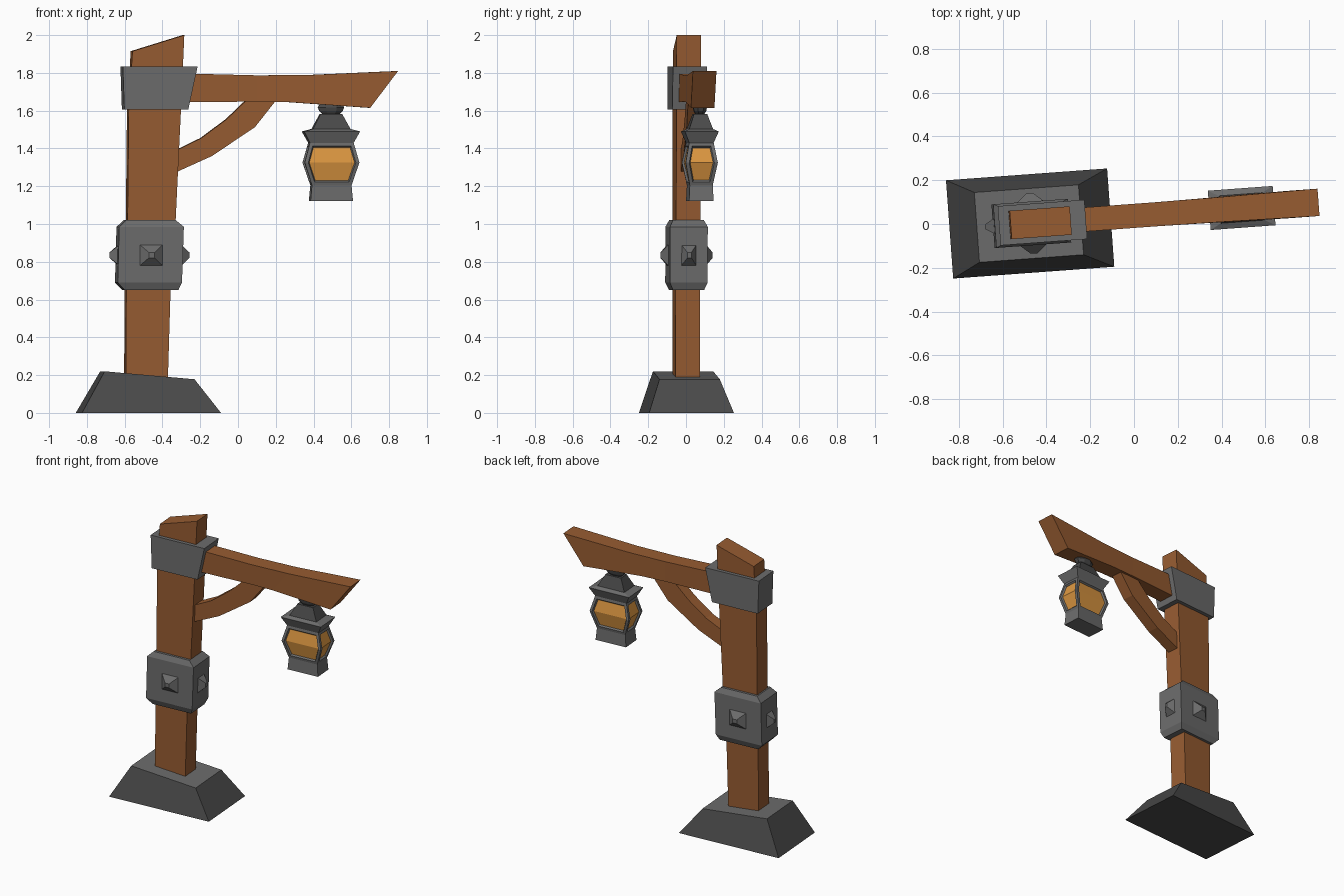
import bpy, bmesh, math
from mathutils import Vector, Matrix

if "Cube" in bpy.data.objects:
    bpy.data.objects.remove(bpy.data.objects["Cube"])

# The whole post is turned slightly about z
TURN = Matrix.Rotation(math.radians(4.2), 4, 'Z') @ Matrix.Translation((0, 0.037, 0))


def material(name, r, g, b):
    m = bpy.data.materials.new(name)
    m.diffuse_color = (r, g, b, 1)
    m.use_nodes = True
    m.node_tree.nodes["Principled BSDF"].inputs["Base Color"].default_value = m.diffuse_color
    return m


WOOD = material("brown_wood", 0.31, 0.107, 0.031)
IRON = material("grey_iron", 0.15, 0.15, 0.15)
DARK = material("dark_iron", 0.068, 0.068, 0.068)
GLASS = material("amber_glass", 0.72, 0.31, 0.053)


def finish(name, bm, *mats):
    bmesh.ops.recalc_face_normals(bm, faces=bm.faces)
    mesh = bpy.data.meshes.new(name)
    bm.to_mesh(mesh)
    bm.free()
    for m in mats:
        mesh.materials.append(m)
    ob = bpy.data.objects.new(name, mesh)
    bpy.context.collection.objects.link(ob)
    ob.matrix_world = TURN
    return ob


def loft(rings):
    """Join rings of points with quads and cap both ends."""
    bm = bmesh.new()
    rows = [[bm.verts.new(p) for p in r] for r in rings]
    n = len(rows[0])
    for a, b in zip(rows, rows[1:]):
        for i in range(n):
            j = (i + 1) % n
            bm.faces.new((a[i], a[j], b[j], b[i]))
    bm.faces.new(rows[0][::-1])
    bm.faces.new(rows[-1])
    bm.normal_update()
    return bm


def rect(x0, x1, w, z0, z1=None):
    """Level or sloping rectangle: left x, right x, depth, left z, right z."""
    z1 = z0 if z1 is None else z1
    h = w / 2
    return [(x0, -h, z0), (x1, -h, z1), (x1, h, z1), (x0, h, z0)]


def beam(sections):
    """Rings for a beam along x: (top x, top z, bottom x, bottom z, depth)."""
    return [[(tx, -w / 2, tz), (tx, w / 2, tz), (bx, w / 2, bz), (bx, -w / 2, bz)]
            for tx, tz, bx, bz, w in sections]


# Foot: dark sides, lighter sloping top
bm = loft([rect(-0.842, -0.104, 0.45, 0), rect(-0.717, -0.24, 0.32, 0.22, 0.178)])
bm.faces.ensure_lookup_table()
for f in bm.faces:
    f.material_index = 1 if f.normal.z > 0.9 else 0
finish("foot", bm, DARK, IRON)

# Upright post with slanted top
finish("post", loft([
    rect(-0.597, -0.375, 0.13, 0.15),
    rect(-0.595, -0.36, 0.13, 0.65),
    rect(-0.588, -0.333, 0.13, 1.02),
    rect(-0.582, -0.305, 0.13, 1.6),
    rect(-0.562, -0.287, 0.13, 1.915, 2.0)]), WOOD)

# Upper collar
finish("upper_collar", loft([rect(-0.607, -0.268, 0.18, 1.605),
                             rect(-0.615, -0.218, 0.18, 1.835)]), IRON)

# Middle collar with chamfered ends
finish("middle_collar", loft([
    rect(-0.605, -0.32, 0.165, 0.65),
    rect(-0.643, -0.302, 0.20, 0.69),
    rect(-0.635, -0.292, 0.20, 0.985),
    rect(-0.598, -0.333, 0.165, 1.02)]), IRON)

# Blunt studs on the four sides of the middle collar
bm = bmesh.new()
for axis, half, reach in (((1, 0, 0), 0.04, 0.21), ((-1, 0, 0), 0.04, 0.215),
                          ((0, 1, 0), 0.06, 0.138), ((0, -1, 0), 0.06, 0.138)):
    a = Vector(axis)
    b = a.cross(Vector((0, 0, 1)))
    c = Vector((-0.465, 0, 0.835))
    inner = 0.165 if axis[0] else 0.10
    pts = [bm.verts.new(c + a * d + b * (s * k * half) + Vector((0, 0, t * k * 0.055)))
           for d, k in ((inner, 1), (reach, 0.25)) for s in (-1, 1) for t in (-1, 1)]
    bmesh.ops.convex_hull(bm, input=pts)
finish("collar_studs", bm, IRON)

# Arm, widening toward the slanted tip
finish("arm", loft(beam([
    (-0.30, 1.797, -0.30, 1.645, 0.11),
    (0.10, 1.787, 0.10, 1.648, 0.11),
    (0.38, 1.789, 0.27, 1.645, 0.113),
    (0.848, 1.81, 0.70, 1.615, 0.125)])), WOOD)

# Curved brace
finish("brace", loft(beam([
    (-0.36, 1.375, -0.36, 1.26, 0.08),
    (-0.195, 1.455, -0.138, 1.36, 0.08),
    (-0.06, 1.555, 0.09, 1.513, 0.08),
    (0.055, 1.665, 0.21, 1.665, 0.08)])), WOOD)

# Lantern
LX = 0.496


def level(l, w, z):
    return rect(LX - l / 2, LX + l / 2, w, z)


# Lantern body: flared base, bulging glazed middle, wide eave
bm = loft([level(0.225, 0.13, 1.122), level(0.21, 0.122, 1.205),
           level(0.29, 0.17, 1.325), level(0.232, 0.13, 1.43),
           level(0.297, 0.18, 1.49), level(0.20, 0.125, 1.503)])
sides = {}
for f in bm.faces:
    c = f.calc_center_median()
    if 1.21 < c.z < 1.425:
        d = c - Vector((LX, 0, c.z))
        key = (round(math.copysign(1, d.x)), 0) if abs(d.y) < 0.01 else (0, round(math.copysign(1, d.y)))
        sides.setdefault(key, []).append(f)
for panes in sides.values():
    bmesh.ops.inset_region(bm, faces=panes, thickness=0.018, use_even_offset=True)
    bmesh.ops.inset_region(bm, faces=panes, thickness=0.006, depth=-0.012, use_even_offset=True)
    for f in panes:
        f.material_index = 1
finish("lantern_body", bm, IRON, GLASS)

# Lantern roof
finish("lantern_roof", loft([level(0.205, 0.13, 1.497), level(0.115, 0.07, 1.582)]), DARK)

# Lantern hanger: small faceted cup under the arm
finish("lantern_hanger", loft([
    [(LX + r * math.cos(i * math.pi / 4 + math.pi / 8),
      0.52 * r * math.sin(i * math.pi / 4 + math.pi / 8), z) for i in range(8)]
    for r, z in ((0.04, 1.575), (0.066, 1.597), (0.075, 1.618), (0.06, 1.64))]), DARK)
